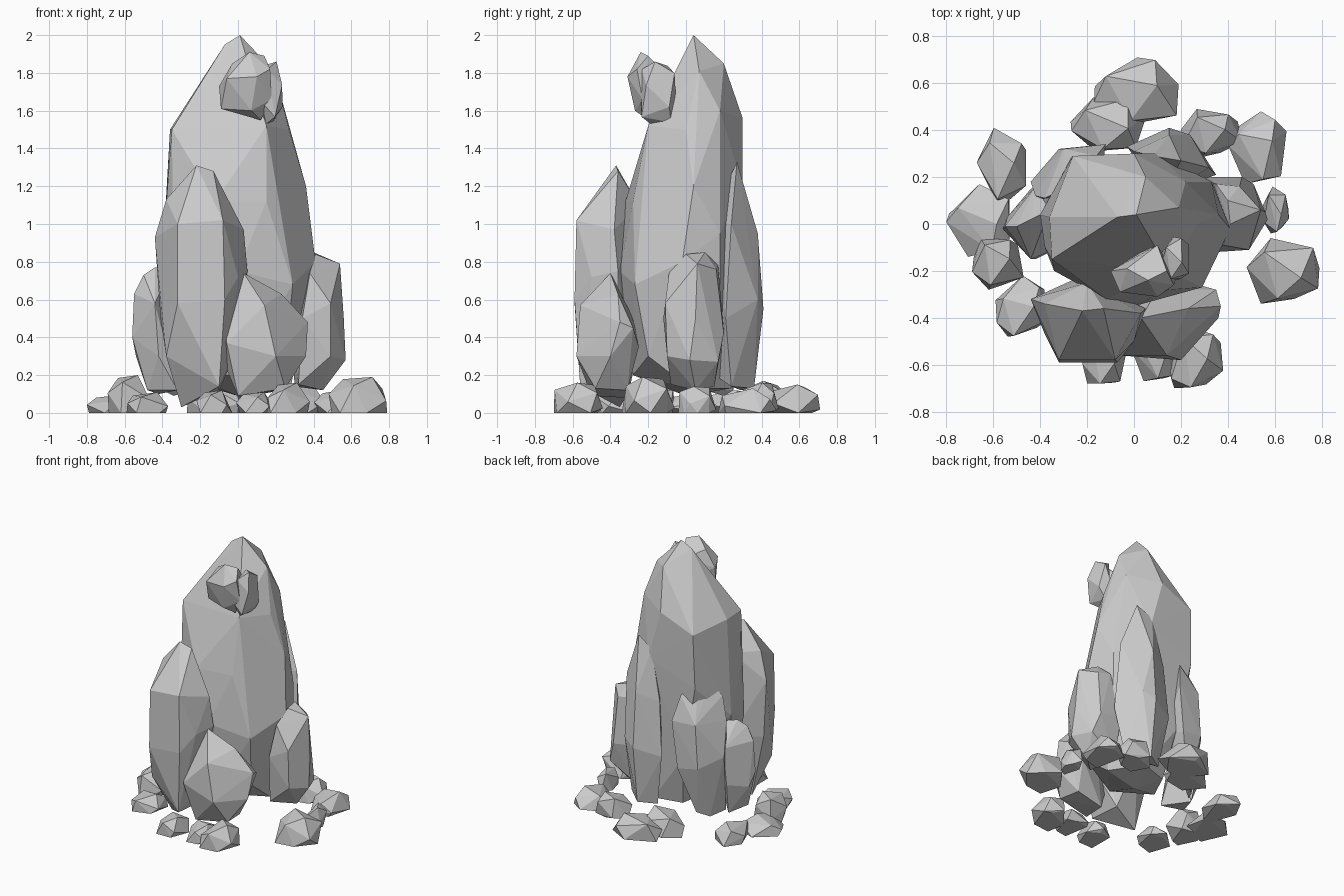
import bpy, bmesh, math, random
from mathutils import Vector


def hull(name, points):
    """Flat-shaded faceted rock from the hull of a handful of corner points."""
    bm = bmesh.new()
    for p in points:
        bm.verts.new(p)
    res = bmesh.ops.convex_hull(bm, input=bm.verts)
    junk = {g for g in res["geom_interior"] + res["geom_unused"]
            if isinstance(g, bmesh.types.BMVert) and g.is_valid}
    bmesh.ops.delete(bm, geom=list(junk), context='VERTS')
    bmesh.ops.recalc_face_normals(bm, faces=bm.faces)
    me = bpy.data.meshes.new(name)
    bm.to_mesh(me)
    bm.free()
    ob = bpy.data.objects.new(name, me)
    bpy.context.collection.objects.link(ob)
    return ob


def chunk(name, x, y, z, seed, n=16, sink=0.0):
    """Random faceted stone filling the x, y, z ranges; sink flattens its underside."""
    rnd = random.Random(seed)
    pts = []
    for i in range(n):
        h = 1 - 2 * (i + 0.5) / n
        a = i * 2.39996 + rnd.uniform(-.35, .35)
        r = math.sqrt(1 - h * h)
        p = Vector((r * math.cos(a), r * math.sin(a), h)) * rnd.uniform(.92, 1.08)
        pts.append(Vector([math.copysign(abs(c) ** .8, c) for c in p]))
    floor = z[0]
    z = (z[0] - sink * (z[1] - z[0]), z[1])
    for k, (lo, hi) in enumerate((x, y, z)):
        mn, mx = min(p[k] for p in pts), max(p[k] for p in pts)
        for p in pts:
            p[k] = lo + (p[k] - mn) / (mx - mn) * (hi - lo)
    for p in pts:
        p.z = max(p.z, floor)
    return hull(name, pts)


# Main spire
hull("main_spire", [
    (.01, .04, 2.0), (-.07, .03, 1.95), (.05, .2, 1.85), (.19, .07, 1.81),
    (-.36, .03, 1.5), (-.26, .29, 1.45), (0, .3, 1.56), (.22, .18, 1.6),
    (-.35, -.15, 1.5), (.15, -.2, 1.52), (.27, 0, 1.5),
    (.36, .04, 1.2), (.15, -.28, 1.12), (-.12, -.32, 1.12), (-.38, -.1, 1.1),
    (.1, .3, 1.2), (-.27, .28, 1.05), (.33, .18, .95),
    (.41, -.02, .8), (.29, -.27, .68), (0, -.35, .75), (-.34, -.2, .7), (-.4, .04, .8),
    (-.16, .26, .5), (.34, .18, .5),
    (.25, -.2, .3), (-.02, -.28, .2), (-.28, -.12, .2), (.25, .02, .13),
    (.1, .24, .13), (-.1, .18, .12), (0, 0, .09)])

# Shard leaning on the back of the spire
hull("back_shard", [
    (.2, .27, 1.33), (.08, .29, 1.26), (.15, .38, .95), (.0, .31, .9), (.32, .24, 1.0),
    (.15, .41, .55), (-.03, .33, .5), (.35, .21, .5), (.24, .38, .6),
    (.15, .36, .13), (.03, .29, .12), (.28, .24, .14), (.12, .15, .2), (.12, .12, 1.0)])

# Tall slab in front on the left
hull("front_left_slab", [
    (-.22, -.37, 1.31), (-.13, -.36, 1.28), (-.38, -.34, 1.13), (-.32, -.58, 1.0),
    (-.08, -.58, 1.02), (.03, -.38, .97), (-.44, -.32, .93), (-.2, -.25, 1.1),
    (.05, -.36, .75), (0, -.5, .72), (-.32, -.59, .58), (-.07, -.59, .6), (-.41, -.33, .5),
    (-.38, -.47, .3), (-.1, -.56, .14), (-.02, -.36, .3), (-.3, -.35, .03),
    (-.1, -.3, .12), (-.22, -.22, .5)])

# Low boulder in front on the right
hull("front_right_boulder", [
    (.03, -.4, .74), (.23, -.36, .63), (.14, -.56, .57), (.37, -.35, .48), (.35, -.28, .45),
    (-.07, -.46, .5), (-.09, -.4, .3), (-.06, -.56, .37), (.36, -.4, .3),
    (.2, -.58, .3), (.1, -.28, .5), (.24, -.25, .35), (.25, -.48, .13),
    (0, -.5, .09), (.02, -.32, .08), (.23, -.31, .12)])

# Right boulder
hull("right_boulder", [
    (.41, 0, .84), (.4, .1, .85), (.54, .06, .79), (.45, .16, .76), (.35, .17, .78),
    (.38, -.09, .74), (.49, -.11, .58), (.56, .05, .5), (.46, .2, .42), (.34, -.12, .5),
    (.28, .2, .45), (.57, .02, .28), (.49, -.1, .3), (.51, .17, .27), (.45, .05, .12),
    (.32, -.08, .15), (.3, .15, .14)])

# Left boulders
hull("left_boulder", [
    (-.44, .02, .77), (-.5, -.01, .73), (-.36, .06, .76), (-.55, -.01, .63),
    (-.44, -.15, .58), (-.42, .16, .6), (-.56, -.02, .4), (-.42, -.15, .3),
    (-.44, .15, .33), (-.54, .03, .3), (-.48, -.05, .12), (-.42, .1, .1),
    (-.32, -.1, .12), (-.3, .1, .5)])
hull("back_left_boulder", [
    (-.24, .2, 1.08), (-.3, .15, 1.06), (-.38, .11, .97), (-.16, .29, .98),
    (-.42, .12, .8), (-.12, .34, .8), (-.3, .32, .8), (-.44, .18, .55),
    (-.32, .32, .48), (-.16, .33, .45), (-.4, .1, .12), (-.34, .2, .09),
    (-.26, .25, .12), (-.15, .15, .5)])

# Stones lodged near the peak
hull("upper_stone", [
    (.06, -.24, 1.91), (.14, -.2, 1.89), (-.03, -.19, 1.85), (-.1, -.2, 1.73),
    (-.06, -.29, 1.77), (.1, -.31, 1.78), (.17, -.26, 1.82), (.18, -.23, 1.66),
    (-.09, -.22, 1.61), (.07, -.27, 1.6), (.12, -.2, 1.55), (.03, -.12, 1.65), (.1, -.09, 1.78)])
chunk("upper_side_stone", (.11, .235), (-.24, -.055), (1.53, 1.86), 4, 13)

# Ring of rubble: x range, y range, height
rubble = [
    (-.17, .19, .42, .71, .15), (-.27, .05, .31, .54, .17), (.20, .46, .28, .49, .16),
    (.40, .65, .17, .48, .13), (-.67, -.46, .09, .41, .12), (-.80, -.53, -.14, .17, .10),
    (-.69, -.47, -.28, -.06, .20), (-.59, -.37, -.48, -.22, .11), (-.22, -.03, -.68, -.45, .12),
    (-.01, .18, -.67, -.45, .11), (.15, .38, -.70, -.44, .16), (.48, .79, -.34, -.06, .19),
    (.55, .66, -.04, .16, .14)]
for i, (x0, x1, y0, y1, h) in enumerate(rubble):
    chunk(f"rubble_{i + 1}", (x0, x1), (y0, y1), (0, h), 20 + i, 13, sink=.75)
